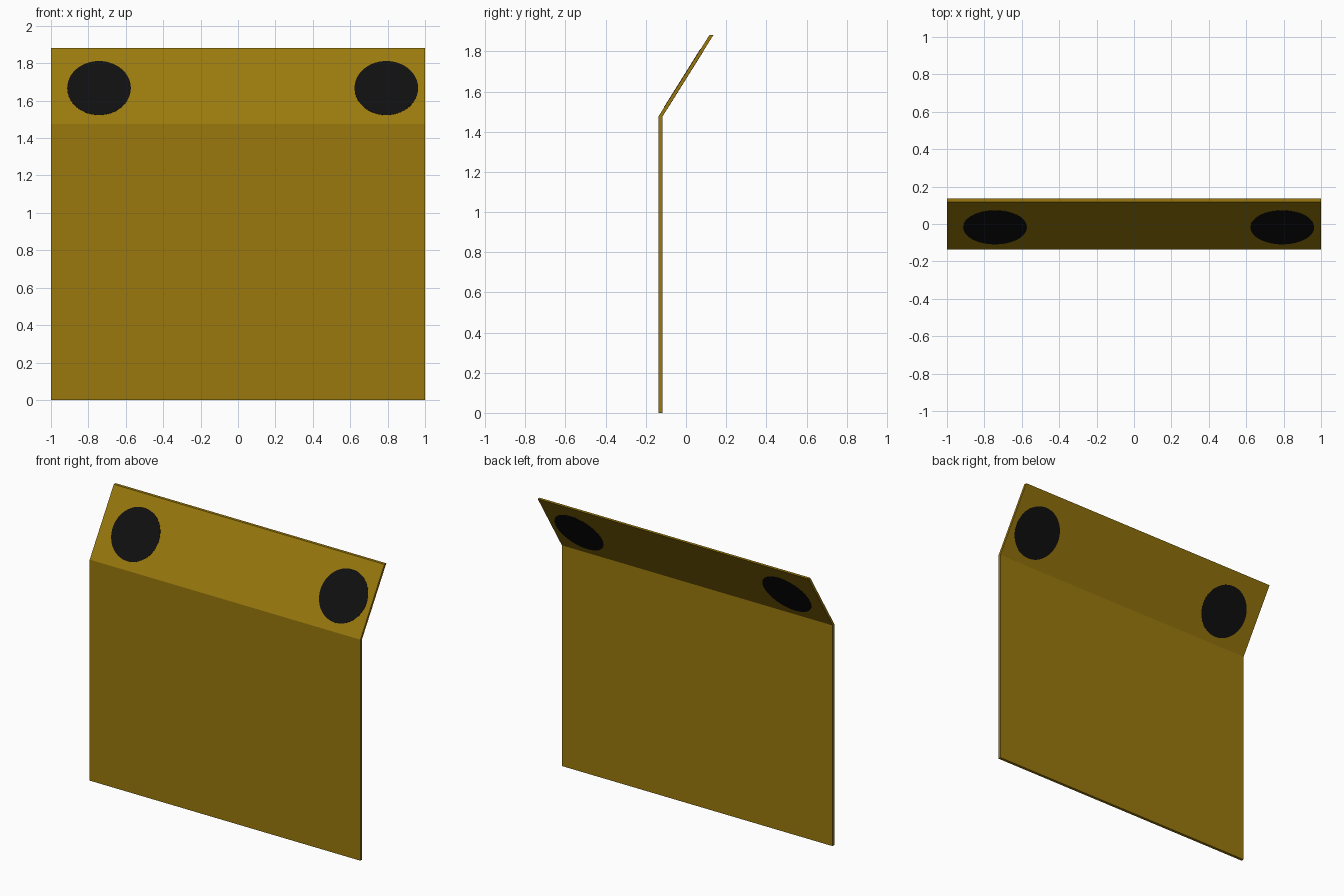
import bpy, bmesh, math
from mathutils import Vector

if "Cube" in bpy.data.objects:
    bpy.data.objects.remove(bpy.data.objects["Cube"])


def material(name, rgb):
    m = bpy.data.materials.new(name)
    m.diffuse_color = (*rgb, 1)
    m.use_nodes = True
    m.node_tree.nodes["Principled BSDF"].inputs["Base Color"].default_value = m.diffuse_color
    return m


ochre = material("ochre", (0.32, 0.19, 0.004))
black = material("black", (0.005, 0.005, 0.005))

# Bent sheet: side profile (y, z) extruded across the width
profile = [(-0.137, 0), (-0.118, 0), (-0.118, 1.474),
           (0.137, 1.882), (0.117, 1.882), (-0.137, 1.476)]
bm = bmesh.new()
face = bm.faces.new([bm.verts.new((-1, y, z)) for y, z in profile])
ext = bmesh.ops.extrude_face_region(bm, geom=[face])
moved = [g for g in ext["geom"] if isinstance(g, bmesh.types.BMVert)]
bmesh.ops.translate(bm, vec=(2, 0, 0), verts=moved)
bmesh.ops.recalc_face_normals(bm, faces=bm.faces)
mesh = bpy.data.meshes.new("bent_sheet")
bm.to_mesh(mesh)
bm.free()
sheet = bpy.data.objects.new("bent_sheet", mesh)
bpy.context.collection.objects.link(sheet)
mesh.materials.append(ochre)

# Direction and normal of the leaning flap
slope = Vector((0, 0.254, 0.406)).normalized()
normal = Vector((0, -slope.z, slope.y))
thickness = 0.019 * slope.z

# Round black spots, visible flush on both sides of the flap
for side, x in (("left", -0.743), ("right", 0.793)):
    front = Vector((x, -0.0175, 1.667))
    bpy.ops.mesh.primitive_cylinder_add(
        vertices=64, radius=0.17, depth=thickness + 0.003,
        location=front - normal * thickness / 2,
        rotation=normal.to_track_quat('Z', 'Y').to_euler())
    spot = bpy.context.object
    spot.name = side + "_spot"
    spot.data.materials.append(black)
    bpy.ops.object.shade_smooth_by_angle(angle=math.radians(30))
